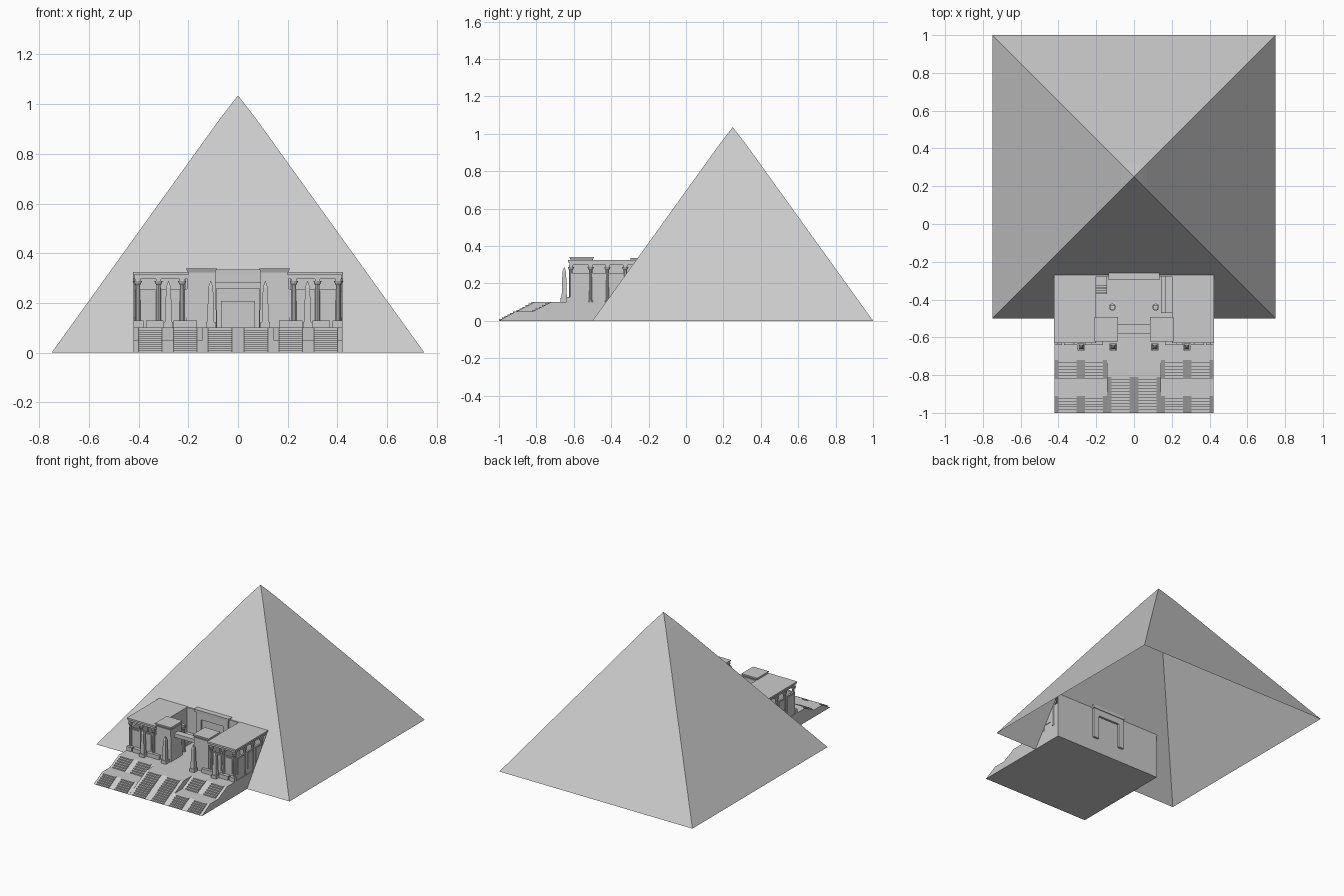
import bpy, bmesh

cube = bpy.data.objects.get("Cube")
if cube:
    bpy.data.objects.remove(cube, do_unlink=True)

stone = bpy.data.materials.new("grey_stone")
stone.use_nodes = True
GREY = (0.6, 0.6, 0.6, 1)
stone.diffuse_color = GREY
stone.node_tree.nodes["Principled BSDF"].inputs["Base Color"].default_value = GREY


def finish(name, bm, closed=True):
    if closed:
        bmesh.ops.recalc_face_normals(bm, faces=bm.faces)
    mesh = bpy.data.meshes.new(name)
    bm.to_mesh(mesh)
    bm.free()
    mesh.materials.append(stone)
    obj = bpy.data.objects.new(name, mesh)
    bpy.context.collection.objects.link(obj)
    return obj


def block(name, x, y, z, top=1.0):
    """Box between limits; top scales the upper rectangle about its centre."""
    bm = bmesh.new()
    cx, cy = sum(x) / 2, sum(y) / 2
    rings = []
    for h, k in zip(z, (1.0, top)):
        hx, hy = abs(x[1] - x[0]) / 2 * k, abs(y[1] - y[0]) / 2 * k
        rings.append([bm.verts.new((cx + a * hx, cy + b * hy, h))
                      for a, b in ((-1, -1), (1, -1), (1, 1), (-1, 1))])
    low, high = rings
    bm.faces.new(low[::-1])
    bm.faces.new(high)
    for i in range(4):
        j = (i + 1) % 4
        bm.faces.new((low[i], low[j], high[j], high[i]))
    return finish(name, bm)


def extrude_x(name, profile, x0, x1):
    """Closed (y, z) outline swept along x."""
    bm = bmesh.new()
    face = bm.faces.new([bm.verts.new((x0, y, z)) for y, z in profile])
    moved = bmesh.ops.extrude_face_region(bm, geom=[face])["geom"]
    verts = [v for v in moved if isinstance(v, bmesh.types.BMVert)]
    bmesh.ops.translate(bm, verts=verts, vec=(x1 - x0, 0, 0))
    return finish(name, bm)


def column(name, x, y, z0, z1, r):
    bm = bmesh.new()
    cap = 0.028
    rings = ((z0, r * 1.3), (z0 + 0.008, r * 1.3), (z0 + 0.008, r), (z1 - cap, r * 0.85),
             (z1 - cap + 0.005, r * 1.2), (z1 - 0.012, r * 1.6), (z1 - 0.012, r))
    disc = bmesh.ops.create_circle(bm, cap_ends=True, segments=10, radius=rings[0][1])
    bmesh.ops.translate(bm, verts=disc["verts"], vec=(x, y, z0))
    face = bm.faces[:][0]
    h, rad = rings[0]
    for h2, r2 in rings[1:]:
        new = bmesh.ops.extrude_face_region(bm, geom=[face])["geom"]
        face = [g for g in new if isinstance(g, bmesh.types.BMFace)][0]
        for v in face.verts:
            v.co = (x + (v.co.x - x) * r2 / rad, y + (v.co.y - y) * r2 / rad, h2)
        rad = r2
    finish(name, bm)
    block(name + "_abacus", (x - r, x + r), (y - r, y + r), (z1 - 0.012, z1))


# Pyramid shell, open below, with a slightly blunter tip and a notch for the temple
BASE, TIP, KINK, KZ, CY = 0.75, 1.035, 0.07, 0.945, 0.25
NOTCH_X, NOTCH_Z = 0.42, 0.32
bm = bmesh.new()
corner = ((-1, -1), (1, -1), (1, 1), (-1, 1))
low = [bm.verts.new((a * BASE, CY + b * BASE, 0)) for a, b in corner]
mid = [bm.verts.new((a * KINK, CY + b * KINK, KZ)) for a, b in corner]
tip = bm.verts.new((0, CY, TIP))
notch_y = CY - BASE + (BASE - KINK) * NOTCH_Z / KZ
notch = [bm.verts.new(p) for p in ((-NOTCH_X, CY - BASE, 0), (-NOTCH_X, notch_y, NOTCH_Z),
                                   (NOTCH_X, notch_y, NOTCH_Z), (NOTCH_X, CY - BASE, 0))]
for i in range(4):
    j = (i + 1) % 4
    gap = notch if i == 0 else []
    bm.faces.new([low[i]] + gap + [low[j], mid[j], mid[i]])
    bm.faces.new((mid[i], mid[j], tip))
finish("pyramid", bm, closed=False)

# Terraced platform: bands of stairs and sloped balustrades
BACK, FLOOR, HALF = -0.27, 0.1, 0.05


def flight(y0, z0, y1, z1, steps):
    pts = []
    for i in range(steps):
        y = y0 + (y1 - y0) * i / steps
        za, zb = (z0 + (z1 - z0) * k / steps for k in (i, i + 1))
        pts += [(y, za), (y, zb)]
    return pts + [(y1, z1)]


def ramp(y0, z0, y1, z1, steps):
    return [(y0, z0), (y1, z1)]


def outline(run, central):
    if central:
        pts = run(-1, 0, -0.81, FLOOR, 12)
    else:
        pts = run(-1, 0, -0.91, HALF, 6) + run(-0.82, HALF, -0.72, FLOOR, 6)
    return pts + [(BACK, FLOOR), (BACK, 0)]


bands = ((0, 0.025, ramp, True), (0.025, 0.12, flight, True), (0.12, 0.143, ramp, True),
         (0.143, 0.165, ramp, False), (0.165, 0.26, flight, False), (0.26, 0.305, ramp, False),
         (0.305, 0.4, flight, False), (0.4, 0.42, ramp, False))
for s, side in ((-1, "right"), (1, "left")):
    for n, (a, b, run, central) in enumerate(bands):
        kind = "stairs" if run is flight else "balustrade"
        extrude_x(f"{side}_{kind}_{n}", outline(run, central), s * a, s * b)

FRONT, ROOF = -0.615, 0.305
for s, side in ((-1, "right"), (1, "left")):
    def part(name, x, y, z, top=1.0):
        return block(f"{side}_{name}", (s * x[0], s * x[1]), y, z, top)

    # Wing walls, plinth and roof
    part("front_wall", (0.2, 0.415), (FRONT, FRONT + 0.012), (FLOOR, 0.255))
    part("side_wall", (0.403, 0.415), (FRONT, BACK), (FLOOR, 0.255))
    part("court_wall", (0.2, 0.212), (-0.5, BACK), (FLOOR, ROOF))
    part("roof", (0.2, 0.423), (-0.63, BACK), (0.312, 0.324))
    part("architrave", (0.2, 0.416), (-0.622, BACK), (0.297, 0.312))
    for a, b in ((0.165, 0.26), (0.3, 0.37)):
        part("plinth", (a, b), (-0.64, FRONT), (FLOOR, 0.128))
    part("side_plinth", (0.38, 0.42), (-0.64, FRONT), (FLOOR, 0.128))

    # Colonnade with wall panels between the columns
    for x in (0.225, 0.32, 0.403):
        column(f"{side}_front_column", s * x, FRONT, FLOOR, 0.3, 0.011)
    for y in (-0.51, -0.42, -0.325):
        column(f"{side}_side_column", s * 0.408, y, FLOOR, 0.3, 0.011)
    for a, b in ((0.24, 0.303), (0.337, 0.388)):
        part("front_panel", (a, b), (FRONT - 0.005, FRONT), (0.14, 0.248))
    for a, b in ((-0.6, -0.53), (-0.49, -0.44), (-0.4, -0.345)):
        part("side_panel", (0.415, 0.419), (a, b), (0.14, 0.248))

    # Gate tower with flared cornice
    part("tower", (0.086, 0.208), (-0.622, -0.492), (FLOOR, 0.322), 0.92)
    part("tower_moulding", (0.088, 0.206), (-0.62, -0.494), (0.316, 0.322))
    part("tower_cornice", (0.092, 0.202), (-0.615, -0.5), (0.322, 0.336), 1.1)
    part("tower_cap", (0.086, 0.208), (-0.622, -0.493), (0.336, 0.341))

    # Obelisks in front
    for x in (0.11, 0.28):
        part("obelisk_base", (x - 0.019, x + 0.019), (-0.67, -0.632), (FLOOR, 0.122))
        part("obelisk", (x - 0.014, x + 0.014), (-0.665, -0.637), (0.122, 0.262), 0.7)
        part("obelisk_tip", (x - 0.01, x + 0.01), (-0.661, -0.641), (0.262, 0.288), 0.08)

    # Court columns and rear portal jambs
    column(f"{side}_court_column", s * 0.115, -0.44, FLOOR, 0.285, 0.012)
    part("portal_jamb", (0.085, 0.125), (-0.29, -0.255), (FLOOR, 0.295))
    part("inner_jamb", (0.055, 0.068), (-0.285, BACK), (FLOOR, 0.205))

# Gate lintel between the towers
block("gate_lintel", (-0.1, 0.1), (-0.575, -0.537), (0.255, 0.272))
block("gate_cornice", (-0.1, 0.1), (-0.58, -0.532), (0.272, 0.283))

# Rear wall with portal and inner doorway
block("rear_wall", (-0.42, 0.42), (-0.278, BACK), (0, 0.322))
block("portal_lintel", (-0.125, 0.125), (-0.29, -0.255), (0.27, 0.315))
block("portal_cornice", (-0.13, 0.13), (-0.295, -0.25), (0.315, 0.335), 1.04)
block("inner_lintel", (-0.068, 0.068), (-0.285, BACK), (0.195, 0.208))
block("door", (-0.055, 0.055), (-0.281, BACK), (FLOOR, 0.195))

# Side stair and ledges in the court
extrude_x("court_stair", flight(-0.37, FLOOR, -0.32, 0.15, 6) + [(BACK, 0.15), (BACK, FLOOR)],
          -0.2, -0.142)
block("court_ledge", (0.165, 0.2), (-0.47, -0.278), (FLOOR, 0.15))
block("court_low_ledge", (0.142, 0.165), (-0.47, -0.278), (FLOOR, 0.12))
